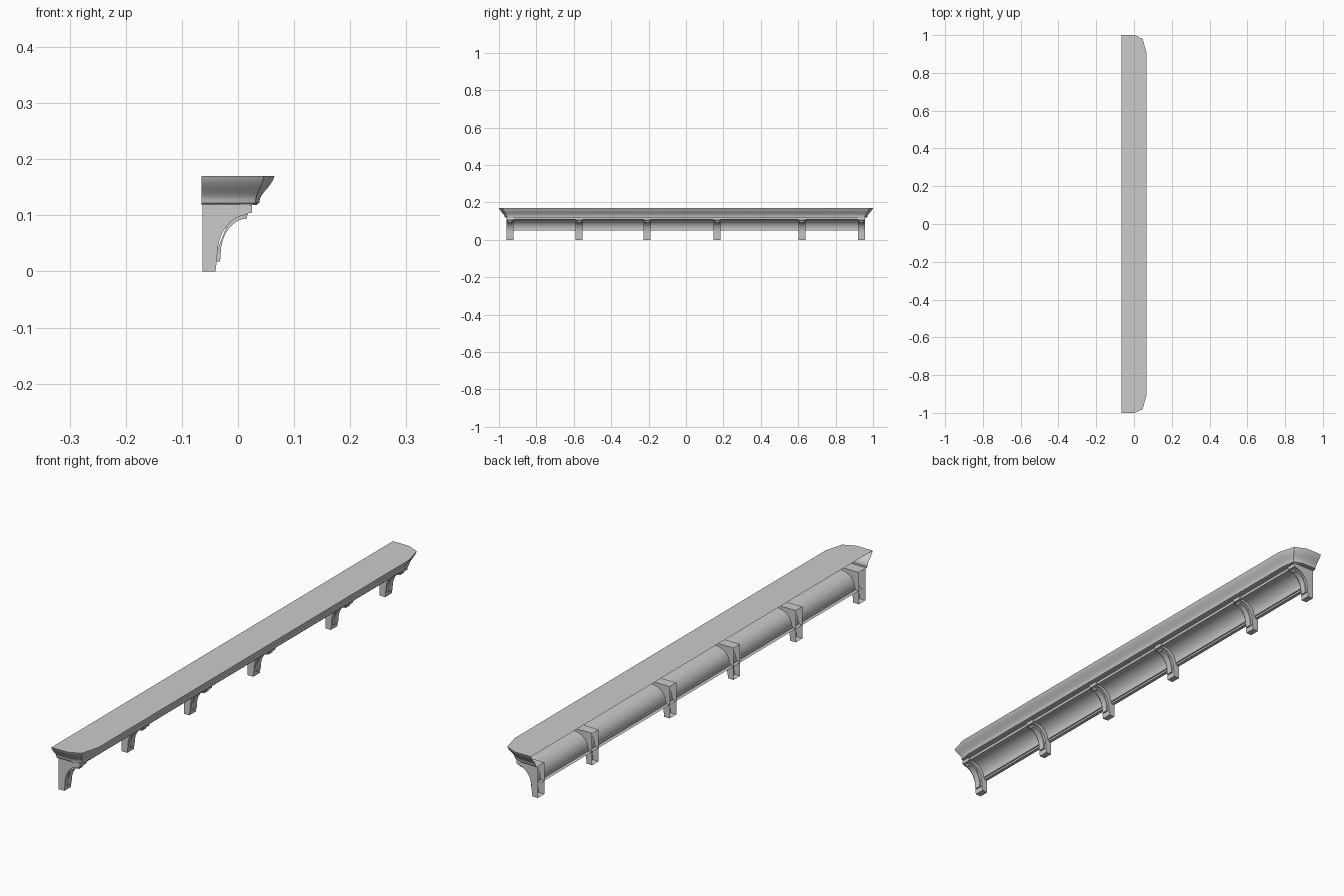
import bpy, math

cube = bpy.data.objects.get("Cube")
if cube:
    bpy.data.objects.remove(cube, do_unlink=True)

grey = bpy.data.materials.new("stone_grey")
grey.use_nodes = True
COLOR = (0.6, 0.6, 0.6, 1)
grey.diffuse_color = COLOR
grey.node_tree.nodes["Principled BSDF"].inputs["Base Color"].default_value = COLOR

BACK = -0.063


def make(name, verts, faces, angle=35):
    mesh = bpy.data.meshes.new(name)
    mesh.from_pydata(verts, [], faces)
    mesh.materials.append(grey)
    obj = bpy.data.objects.new(name, mesh)
    bpy.context.collection.objects.link(obj)
    bpy.ops.object.select_all(action='DESELECT')
    obj.select_set(True)
    bpy.context.view_layer.objects.active = obj
    bpy.ops.object.shade_smooth_by_angle(angle=math.radians(angle))
    return obj


def arc(cx, cz, rx, rz, steps=8):
    """Quarter of a cove, rising from the wall outwards."""
    angles = [math.pi - i * math.pi / 2 / steps for i in range(steps + 1)]
    return [(cx + rx * math.cos(a), cz + rz * math.sin(a)) for a in angles]


def strip(name, profile, y0, y1, caps=False):
    """Extrude an x-z profile along y, open at the back."""
    n = len(profile)
    verts = [(x, y, z) for y in (y0, y1) for x, z in profile]
    faces = [(i, n + i, n + i + 1, i + 1) for i in range(n - 1)]
    if caps:
        faces += [tuple(range(n)), tuple(reversed(range(n, 2 * n)))]
    return make(name, verts, faces)


# Crown: moulded levels wrapped round the front and both ends
levels = [(0.170, 0), (0.164, 0.002), (0.157, 0.006), (0.149, 0.012),
          (0.141, 0.019), (0.134, 0.024), (0.129, 0.026), (0.122, 0.027),
          (0.121, 0.030), (0.118, 0.031), (0.118, 0.045)]
verts, faces = [], []
for z, inset in levels:
    half = [(BACK - 0.002, 1 - inset * 1.1), (0.002 - inset * 0.2, 1 - inset * 1.1),
            (0.046 - inset * 0.55, 0.98 - inset * 0.85), (0.065 - inset, 0.91)]
    ring = [(x, -y) for x, y in half] + [(x, y) for x, y in reversed(half)]
    verts += [(x, y, z) for x, y in ring]
for k in range(len(levels) - 1):
    for i in range(7):
        a = k * 8 + i
        faces.append((a, a + 8, a + 9, a + 1))
faces.append(tuple(range(8)))
make("crown_moulding", verts, faces, 25)

# Cove panel running behind the brackets, with a small lip at its foot
cove = [(BACK, 0.050), (-0.050, 0.050), (-0.050, 0.057), (-0.046, 0.058)]
cove += arc(0.010, 0.058, 0.056, 0.050) + [(0.020, 0.108), (0.020, 0.118)]
strip("cove_panel", cove, -0.945, 0.940)

# Brackets: a wide curved plate with a narrower raised rib
plate = [(BACK, 0.0), (-0.040, 0.0), (-0.038, 0.019)]
plate += arc(0.018, 0.030, 0.055, 0.071) + [(0.018, 0.104), (0.025, 0.105),
                                         (0.025, 0.118), (BACK, 0.118)]
rib = [(-0.045, 0.018), (-0.032, 0.018)]
rib += arc(0.016, 0.030, 0.047, 0.064) + [(0.016, 0.106), (-0.010, 0.106)]
for i, y in enumerate((-0.941, -0.572, -0.208, 0.166, 0.620, 0.938), 1):
    strip(f"bracket_{i}", plate, y - 0.019, y + 0.019, caps=True)
    strip(f"bracket_rib_{i}", rib, y - 0.012, y + 0.012, caps=True)
